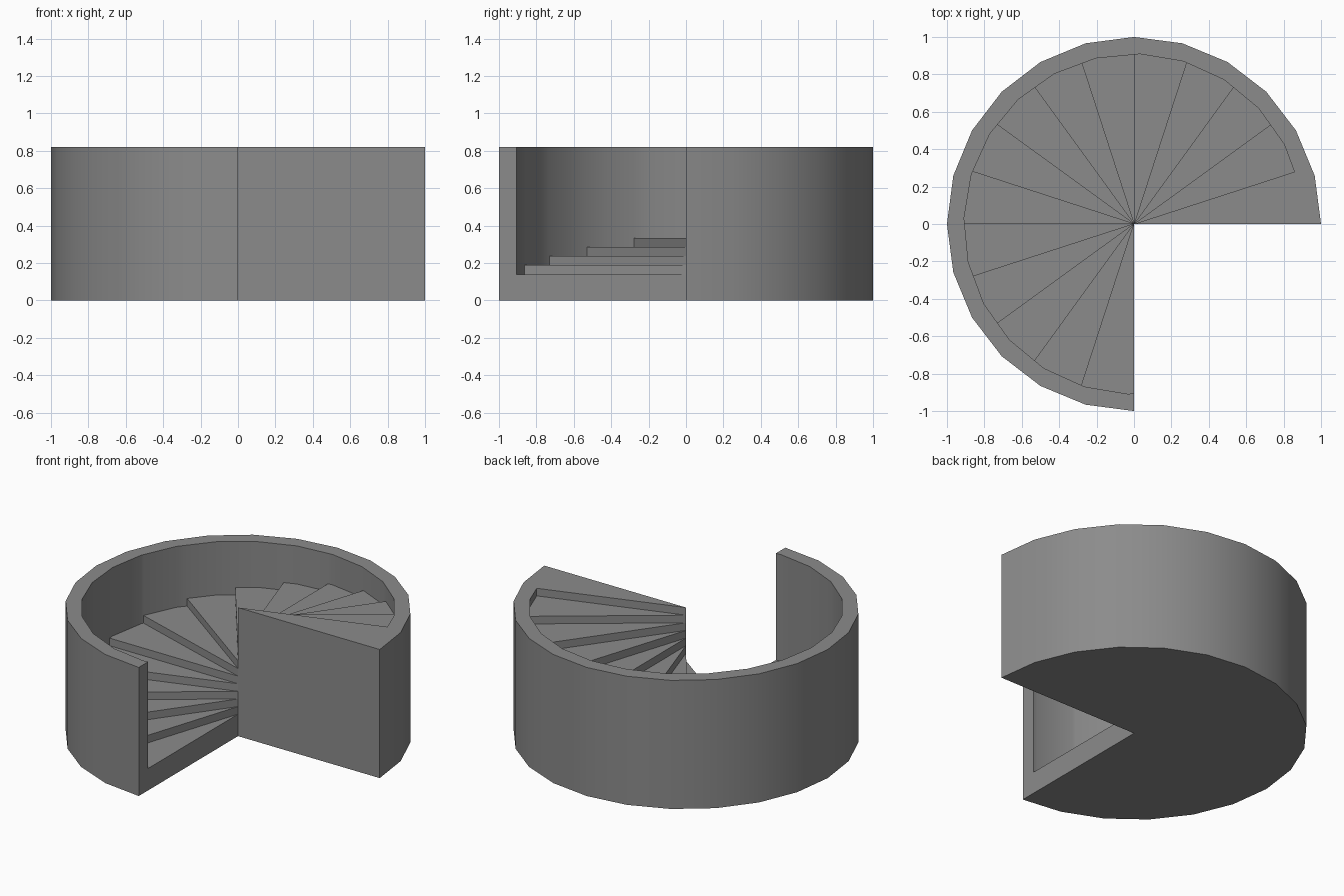
import bpy, bmesh, math

if "Cube" in bpy.data.objects:
    bpy.data.objects.remove(bpy.data.objects["Cube"])

H, R, R_IN = 0.82, 1.0, 0.909      # height, outer radius, inner wall radius
STEPS, TURN, SEG, SHIFT = 15, 18, 15, 2
Z0 = 0.14                          # height of the lowest tread
RISE = (H - Z0) / (STEPS - 1)


def polar(r, a, z):
    t = math.radians(a)
    return (r * math.cos(t), r * math.sin(t), z)


def inner(a, z):
    # point on the faceted inner wall at angle a
    off = (a + SHIFT) % SEG - SEG / 2
    r = R_IN * math.cos(math.radians(SEG / 2)) / math.cos(math.radians(off))
    return polar(r, a, z)


def span(a0, a1):
    # angles from a0 down to a1, including the wall corners between them
    corners = [k * SEG - SHIFT for k in range(19)]
    return [a0] + sorted((c for c in corners if a1 < c < a0), reverse=True) + [a1]


bm = bmesh.new()


def face(*pts):
    bm.faces.new([bm.verts.new(p) for p in pts])


arc = list(range(0, 271, SEG))

# outer wall and floor
for a, b in zip(arc, arc[1:]):
    face(polar(R, a, 0), polar(R, b, 0), polar(R, b, H), polar(R, a, H))
face((0, 0, 0), *[polar(R, a, 0) for a in reversed(arc)])

# treads, risers and inner wall
rim = []
for k in range(STEPS - 1):
    a0, z = 270 - TURN * k, Z0 + RISE * k
    angles = span(a0, a0 - TURN)
    face((0, 0, z), *[inner(a, z) for a in reversed(angles)])
    for a, b in zip(angles, angles[1:]):
        face(inner(a, z), inner(b, z), inner(b, H), inner(a, H))
    a1 = a0 - TURN
    face((0, 0, z), (0, 0, z + RISE), inner(a1, z + RISE), inner(a1, z))
    rim += angles if k == 0 else angles[1:]

# wall rim joined with the top landing
face(*[polar(R, a, H) for a in arc], *[inner(a, H) for a in rim], (0, 0, H))

# the two cut ends
face((0, 0, 0), polar(R, 0, 0), polar(R, 0, H), (0, 0, H))
face((0, 0, 0), (0, 0, Z0), inner(270, Z0), inner(270, H),
     polar(R, 270, H), polar(R, 270, 0))

bmesh.ops.remove_doubles(bm, verts=bm.verts, dist=1e-5)
bmesh.ops.recalc_face_normals(bm, faces=bm.faces)
mesh = bpy.data.meshes.new("spiral_stairs")
bm.to_mesh(mesh)
bm.free()

# dark grey stone
stone = bpy.data.materials.new("dark_stone")
stone.diffuse_color = (0.26, 0.26, 0.26, 1)
stone.use_nodes = True
stone.node_tree.nodes["Principled BSDF"].inputs["Base Color"].default_value = stone.diffuse_color
mesh.materials.append(stone)

obj = bpy.data.objects.new("spiral_stairs", mesh)
bpy.context.collection.objects.link(obj)
bpy.context.view_layer.objects.active = obj
obj.select_set(True)
bpy.ops.object.shade_smooth_by_angle(angle=math.radians(30))
